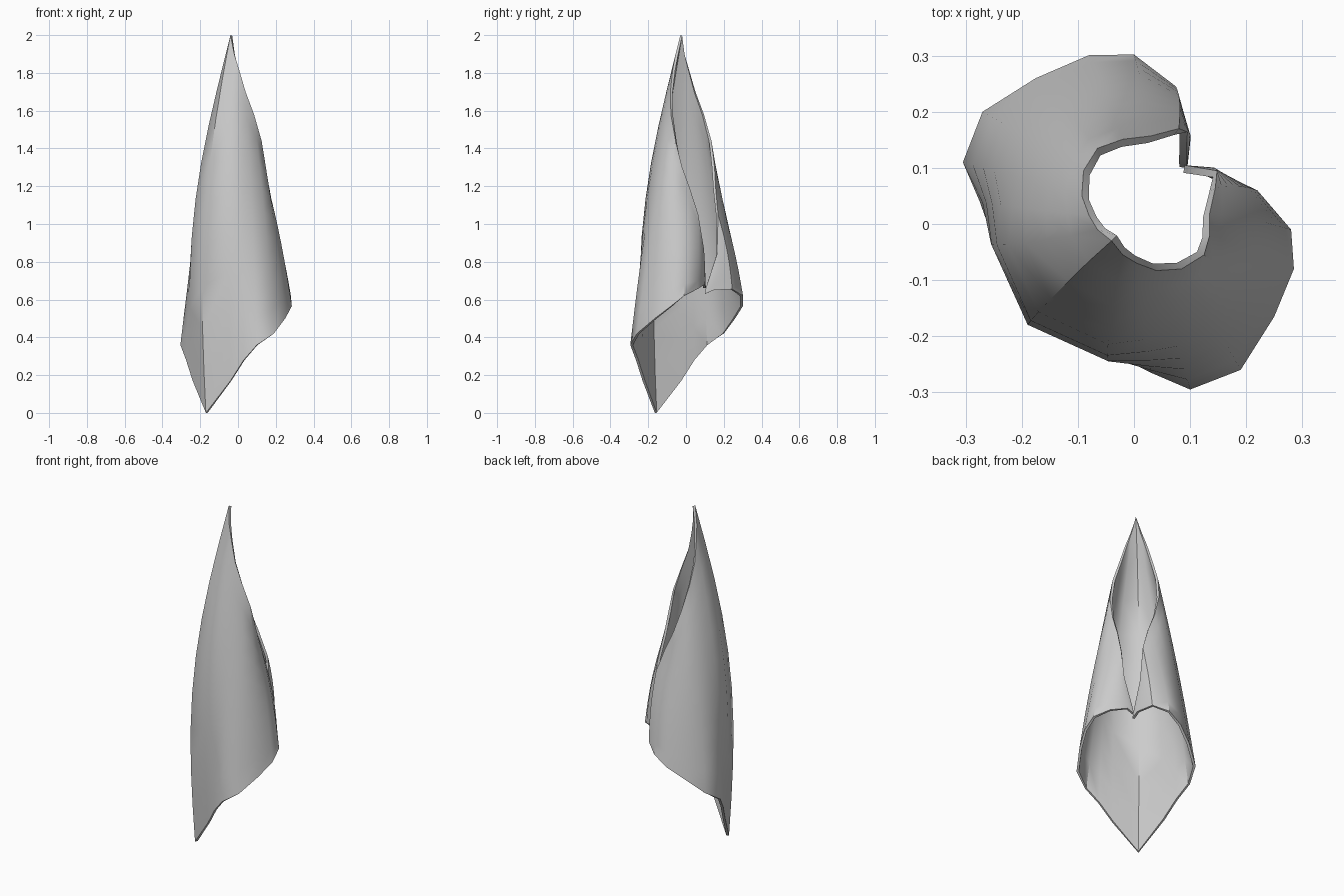
import bpy, math
from mathutils import Vector

if "Cube" in bpy.data.objects:
    bpy.data.objects.remove(bpy.data.objects["Cube"])

ROWS = 9
# Ribs of one leaf half, midrib to side tip: lower edge, upper edge, outward bulge
RIBS = [
    ((-.17, -.165, 0), (-.04, -.03, 2.0), .10),
    ((-.04, -.23, .17), (-.02, -.055, 1.9), .085),
    ((.03, -.265, .28), (.005, -.07, 1.82), .05),
    ((.10, -.295, .36), (.04, -.083, 1.70), .018),
    ((.19, -.26, .42), (.085, -.08, 1.58), .01),
    ((.25, -.165, .50), (.125, -.055, 1.44), .01),
    ((.285, -.08, .565), (.135, -.02, 1.30), .012),
    ((.28, -.01, .62), (.135, .02, 1.19), .015),
    ((.22, .06, .655), (.145, .065, 1.05), .012),
    ((.13, .10, .68), (.148, .095, .87), .005),
    ((.09, .105, .66), (.095, .104, .69), 0),
]


def rib_points(low, high, bulge):
    """Points of one rib, bowed away from the central axis."""
    low, high = Vector(low), Vector(high)
    pts = []
    for j in range(ROWS + 1):
        t = j / ROWS
        p = low.lerp(high, t)
        out = Vector((p.x, p.y, 0)).normalized()
        pts.append(p + out * bulge * math.sin(math.pi * t))
    return pts


def mirrored(p, i):
    """Reflect across the midrib plane; the far side is rolled slightly wider."""
    wide = {6: .01, 7: .02, 8: .025, 9: .01}.get(i, 0)
    return Vector((p.y - .01 + wide, p.x + .01 + wide * .6, p.z - (.03 if i > 8 else 0)))


right = [rib_points(*r) for r in RIBS]
left = [[mirrored(p, i) for p in c] for i, c in enumerate(right)]
columns = left[:0:-1] + right

# Rolled leaf surface
n = ROWS + 1
verts = [p for c in columns for p in c]
faces = [(i * n + j, (i + 1) * n + j, (i + 1) * n + j + 1, i * n + j + 1)
         for i in range(len(columns) - 1) for j in range(ROWS)]
mesh = bpy.data.meshes.new("rolled_leaf")
mesh.from_pydata(verts, [], faces)
leaf = bpy.data.objects.new("rolled_leaf", mesh)
bpy.context.collection.objects.link(leaf)

# Thin shell, thickened inwards
shell = leaf.modifiers.new("thickness", 'SOLIDIFY')
shell.thickness = .014
shell.offset = -1

bpy.context.view_layer.objects.active = leaf
leaf.select_set(True)
bpy.ops.object.modifier_apply(modifier=shell.name)
bpy.ops.object.shade_smooth_by_angle(angle=math.radians(40))
